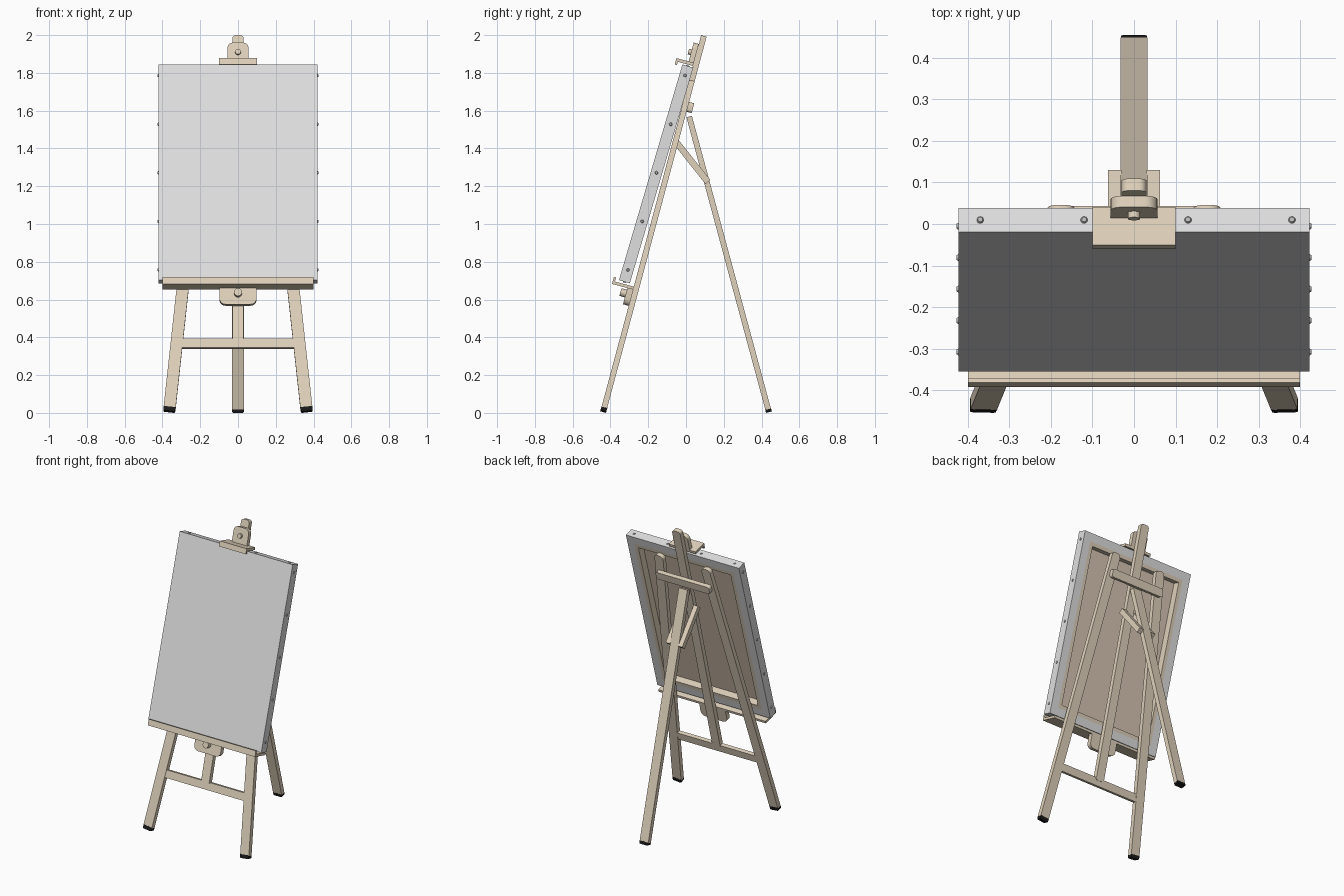
import bpy, bmesh, math
from mathutils import Matrix, Vector

if "Cube" in bpy.data.objects:
    bpy.data.objects.remove(bpy.data.objects["Cube"])


def material(name, rgb):
    m = bpy.data.materials.new(name)
    m.diffuse_color = (*rgb, 1)
    m.use_nodes = True
    m.node_tree.nodes["Principled BSDF"].inputs["Base Color"].default_value = m.diffuse_color
    return m


WOOD = material("pale wood", (0.74, 0.64, 0.50))
CLOTH = material("white canvas", (0.74, 0.74, 0.74))
LINEN = material("raw canvas back", (0.68, 0.57, 0.45))
RUBBER = material("black rubber", (0.01, 0.01, 0.01))
METAL = material("grey metal", (0.50, 0.50, 0.50))


def frame(tilt, y, z):
    """Leaning frame: local x = across, local y = up the slope, local z = towards the back."""
    a = math.radians(tilt)
    s, c = math.sin(a), math.cos(a)
    return Matrix(((1, 0, 0, 0), (0, s, c, y), (0, c, -s, z), (0, 0, 0, 1)))


def finish(name, bm, mats, mtx):
    bm.transform(mtx)
    bmesh.ops.recalc_face_normals(bm, faces=bm.faces)
    me = bpy.data.meshes.new(name)
    bm.to_mesh(me)
    bm.free()
    for m in mats:
        me.materials.append(m)
    ob = bpy.data.objects.new(name, me)
    bpy.context.collection.objects.link(ob)
    return ob


def rounded(x0, x1, u0, u1, r_low=0, r_top=0, n=6):
    """Rectangle outline with rounded lower and upper corners."""
    pts = []
    for x, u, r, a0, sx, su in ((x0, u0, r_low, 180, 1, 1), (x1, u0, r_low, 270, -1, 1),
                                (x1, u1, r_top, 0, -1, -1), (x0, u1, r_top, 90, 1, -1)):
        if r == 0:
            pts.append((x, u))
            continue
        for i in range(n + 1):
            a = math.radians(a0 + 90 * i / n)
            pts.append((x + sx * r + r * math.cos(a), u + su * r + r * math.sin(a)))
    return pts


def circle(x, u, r, n=20):
    return [(x + r * math.cos(2 * math.pi * i / n), u + r * math.sin(2 * math.pi * i / n))
            for i in range(n)]


def board(name, outline, v0, v1, mat, mtx):
    """Flat outline given thickness from v0 to v1."""
    bm = bmesh.new()
    face = bm.faces.new([bm.verts.new((x, u, v0)) for x, u in outline])
    ext = bmesh.ops.extrude_face_region(bm, geom=[face])["geom"]
    verts = [g for g in ext if isinstance(g, bmesh.types.BMVert)]
    bmesh.ops.translate(bm, verts=verts, vec=(0, 0, v1 - v0))
    return finish(name, bm, [mat], mtx)


FRONT = frame(15, -0.44, 0)
REAR = frame(-15.1, 0.44, 0)
T = 0.015  # half thickness of the timber

# Splayed front legs with rubber feet
for side, sx in (("left", -1), ("right", 1)):
    lean = FRONT @ Matrix.Translation((sx * 0.364, 0.007, 0)) @ Matrix.Rotation(sx * 0.105, 4, 'Z')
    board(f"front_leg_{side}", rounded(-0.032, 0.032, 0.02, 1.825, 0, 0.026), -T, T, WOOD, lean)
    board(f"front_foot_{side}", rounded(-0.031, 0.031, 0, 0.024, 0.006, 0, 2),
          -T - 0.001, T + 0.001, RUBBER, lean)

# Central mast, lower rail, upper back rail
board("mast", rounded(-0.03, 0.03, 0.39, 2.066, 0, 0.018), -T, T, WOOD, FRONT)
board("lower_rail", rounded(-0.303, 0.303, 0.355, 0.405), -0.013, 0.013, WOOD, FRONT)
board("upper_rail", rounded(-0.2, 0.2, 1.655, 1.708, 0.015, 0.015), T, 0.043, WOOD, FRONT)

# Rear leg with foot
board("rear_leg", rounded(-0.032, 0.032, 0.02, 1.625), -T, T, WOOD, REAR)
board("rear_foot", rounded(-0.031, 0.031, 0.004, 0.024, 0.006, 0, 2),
      -T - 0.001, T + 0.001, RUBBER, REAR)

# Paired struts between mast and rear leg
STRUT = frame(-38.5, 0.11, 1.23)
for side, sx in (("left", -1), ("right", 1)):
    xs = sorted((sx * 0.03, sx * 0.062))
    board(f"strut_{side}", rounded(*xs, -0.01, 0.262), -0.017, 0.017, WOOD, STRUT)

# Tray with raised lip, and its clamp
board("tray", rounded(-0.4, 0.4, 0.672, 0.688), -0.118, -T, WOOD, FRONT)
board("tray_lip", rounded(-0.4, 0.4, 0.672, 0.711), -0.130, -0.118, WOOD, FRONT)
board("tray_clamp", rounded(-0.098, 0.098, 0.583, 0.672, 0.032, 0), -0.046, -T, WOOD, FRONT)
board("tray_knob", circle(0, 0.642, 0.021), -0.076, -0.046, WOOD, FRONT)

# Top holder with hooked lip and clamp
board("top_holder", rounded(-0.1, 0.1, 1.898, 1.915), -0.098, -T, WOOD, FRONT)
board("top_holder_lip", rounded(-0.1, 0.1, 1.880, 1.915), -0.110, -0.098, WOOD, FRONT)
board("top_clamp", rounded(-0.056, 0.056, 1.915, 2.018, 0, 0.03), -0.043, -T, WOOD, FRONT)
board("top_knob", circle(0, 1.965, 0.015), -0.058, -0.043, WOOD, FRONT)

# Stretched canvas: cloth wrap, wooden stretcher border, recessed linen back
CANVAS = frame(16.4, -0.355, 0.703)
W, H, D = 0.422, 1.19, 0.06
bm = bmesh.new()
bmesh.ops.create_cube(bm, size=1, matrix=Matrix.Translation((0, H / 2, D / 2))
                      @ Matrix.Diagonal((2 * W, H, D, 1)))
back = max(bm.faces, key=lambda f: f.calc_center_median().z)
bmesh.ops.inset_region(bm, faces=[back], thickness=0.075)
back.material_index = 1
bmesh.ops.inset_region(bm, faces=[back], thickness=0.035)
ext = bmesh.ops.extrude_face_region(bm, geom=[back])["geom"]
bmesh.ops.translate(bm, verts=[g for g in ext if isinstance(g, bmesh.types.BMVert)],
                    vec=(0, 0, -0.048))
for g in ext:
    if isinstance(g, bmesh.types.BMFace):
        g.material_index = 2
if back.is_valid and all(v.co.z > D - 0.001 for v in back.verts):
    bmesh.ops.delete(bm, geom=[back], context='FACES_ONLY')
finish("canvas", bm, [CLOTH, WOOD, LINEN], CANVAS)

# Tacks around the canvas edge
bm = bmesh.new()


def tack(loc, rot):
    bmesh.ops.create_cone(bm, cap_ends=True, segments=10, radius1=0.009, radius2=0.006,
                          depth=0.005, matrix=Matrix.Translation(loc) @ rot)


for i in range(5):
    u = 0.065 + i * 0.268
    for sx in (-1, 1):
        tack(Vector((sx * (W + 0.002), u, D / 2)), Matrix.Rotation(sx * math.pi / 2, 4, 'Y'))
for x in (-0.37, -0.12, 0.13, 0.38):
    tack(Vector((x, H + 0.002, D / 2)), Matrix.Rotation(-math.pi / 2, 4, 'X'))
    tack(Vector((x, -0.002, D / 2)), Matrix.Rotation(math.pi / 2, 4, 'X'))
finish("canvas_tacks", bm, [METAL], CANVAS)

# Smooth the rounded corners, keep edges sharp
bpy.ops.object.select_all(action='SELECT')
bpy.context.view_layer.objects.active = bpy.data.objects["mast"]
bpy.ops.object.shade_smooth_by_angle(angle=math.radians(30))
